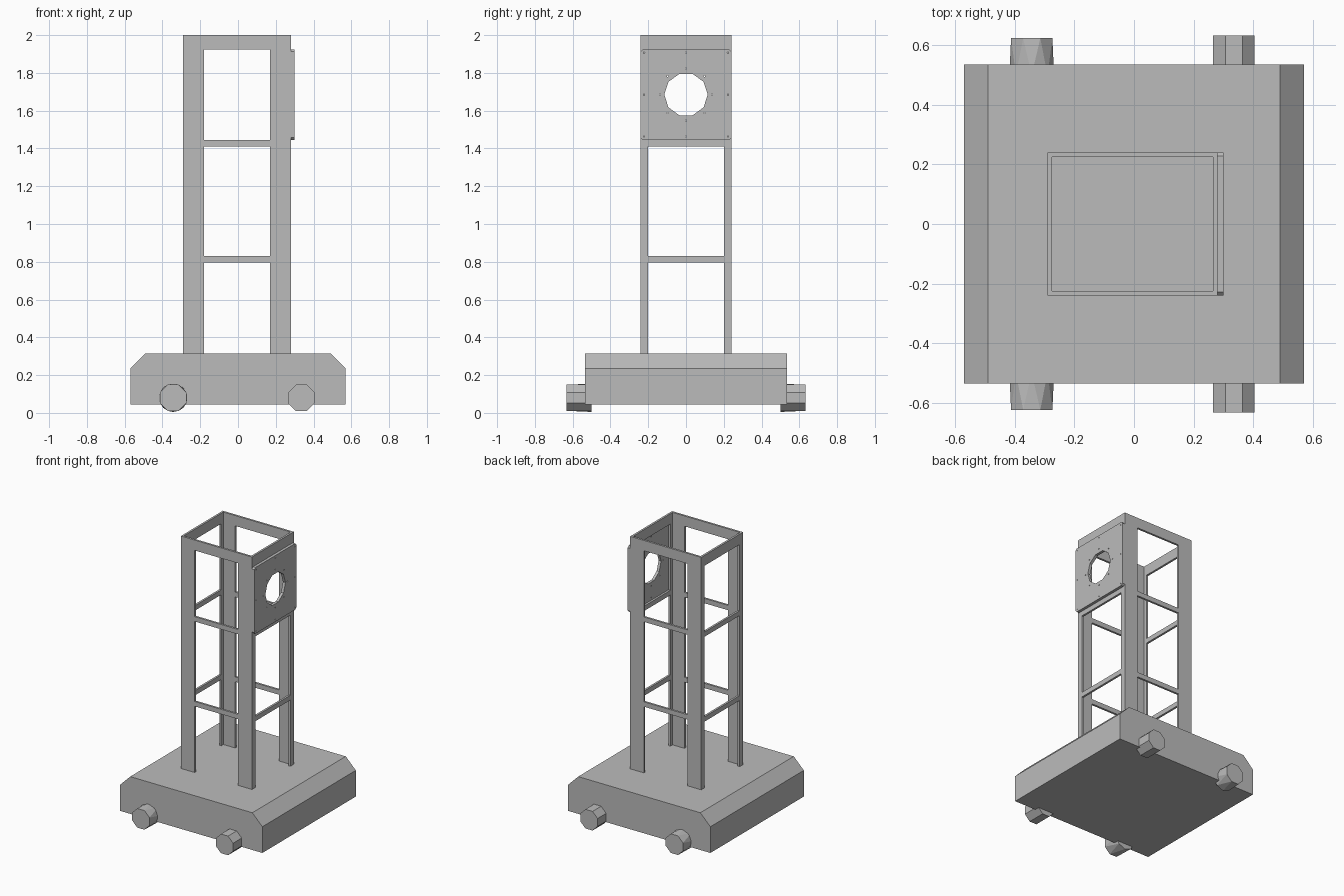
import bpy, bmesh, math

cube = bpy.data.objects.get("Cube")
if cube:
    bpy.data.objects.remove(cube, do_unlink=True)

# One plain grey finish
COLOR = (0.5, 0.5, 0.5, 1)
grey = bpy.data.materials.new("plain_grey")
grey.use_nodes = True
grey.diffuse_color = COLOR
grey.node_tree.nodes["Principled BSDF"].inputs["Base Color"].default_value = COLOR


def finish(name, bm):
    bmesh.ops.recalc_face_normals(bm, faces=bm.faces)
    mesh = bpy.data.meshes.new(name)
    bm.to_mesh(mesh)
    bm.free()
    mesh.materials.append(grey)
    obj = bpy.data.objects.new(name, mesh)
    bpy.context.scene.collection.objects.link(obj)
    return obj


def add_box(bm, x0, x1, y0, y1, z0, z1):
    verts = bmesh.ops.create_cube(bm, size=1)["verts"]
    for v in verts:
        v.co.x = x1 if v.co.x > 0 else x0
        v.co.y = y1 if v.co.y > 0 else y0
        v.co.z = z1 if v.co.z > 0 else z0


def ring(bm, count, radius, center, turn=0.0, axis="x"):
    """Circle of vertices facing along the x or y axis."""
    cx, cy, cz = center
    verts = []
    for i in range(count):
        a = math.tau * i / count + turn
        u, w = radius * math.cos(a), radius * math.sin(a)
        co = (cx, cy + u, cz + w) if axis == "x" else (cx + u, cy, cz + w)
        verts.append(bm.verts.new(co))
    return verts


def loop_edges(bm, verts):
    return [bm.edges.new((v, verts[i - 1])) for i, v in enumerate(verts)]


# Base block with chamfered long edges
bm = bmesh.new()
profile = [(-0.57, 0.045), (0.57, 0.045), (0.57, 0.235),
           (0.49, 0.315), (-0.49, 0.315), (-0.57, 0.235)]
face = bm.faces.new([bm.verts.new((x, -0.535, z)) for x, z in profile])
ext = bmesh.ops.extrude_face_region(bm, geom=[face])["geom"]
for v in ext:
    if isinstance(v, bmesh.types.BMVert):
        v.co.y = 0.535
finish("base", bm)

# Tower frame: angle posts joined by thin rails
X0, X1, Y, WALL = -0.29, 0.28, 0.24, 0.015
BOTTOM, TOP = 0.31, 2.0
RAILS = [(0.795, 0.83), (1.41, 1.445), (1.925, TOP)]

for name, y0, y1 in (("front", -Y, -Y + WALL), ("back", Y - WALL, Y)):
    bm = bmesh.new()
    add_box(bm, X0, -0.18, y0, y1, BOTTOM, TOP)
    add_box(bm, 0.17, X1, y0, y1, BOTTOM, TOP)
    for z0, z1 in RAILS:
        add_box(bm, -0.18, 0.17, y0, y1, z0, z1)
    finish(name + "_frame", bm)

for name, x0, x1 in (("right", X0, X0 + WALL), ("left", X1 - WALL, X1)):
    bm = bmesh.new()
    for s in (-1, 1):
        ya, yb = sorted((s * 0.2, s * (Y - WALL)))
        add_box(bm, x0, x1, ya, yb, BOTTOM, TOP)
    for z0, z1 in RAILS:
        add_box(bm, x0, x1, -0.2, 0.2, z0, z1)
    finish(name + "_frame", bm)

# Mounting plate with a round opening and small bolt holes
bm = bmesh.new()
PX, PZ, HALF, CUT = 0.28, 1.685, 0.24, 0.012
outline = []
for sy, sz in ((1, 1), (-1, 1), (-1, -1), (1, -1)):
    pair = [(sy * HALF, sz * (HALF - CUT)), (sy * (HALF - CUT), sz * HALF)]
    outline += pair if sy == sz else pair[::-1]
edges = loop_edges(bm, [bm.verts.new((PX, y, PZ + z)) for y, z in outline])
edges += loop_edges(bm, ring(bm, 10, 0.115, (PX, 0, PZ)))
bolts = [(0.138 * math.cos(i * math.pi / 4), 0.138 * math.sin(i * math.pi / 4))
         for i in range(8)]
bolts += [(y, z) for y in (-0.222, 0, 0.222) for z in (-0.222, 0, 0.222) if y or z]
for y, z in bolts:
    edges += loop_edges(bm, ring(bm, 6, 0.004, (PX, y, PZ + z)))
bmesh.ops.triangle_fill(bm, edges=edges, use_beauty=True, normal=(1, 0, 0))
ext = bmesh.ops.extrude_face_region(bm, geom=bm.faces[:])["geom"]
for v in ext:
    if isinstance(v, bmesh.types.BMVert):
        v.co.x = 0.30
finish("mounting_plate", bm)


# Eight-sided wheels; the right pair has a twisted rim
def wheel(name, x, side, reach, twist):
    bm = bmesh.new()
    flat = math.pi / 8
    inner = ring(bm, 8, 0.075, (x, side * 0.5, 0.08), flat + twist, "y")
    outer = ring(bm, 8, 0.075, (x, side * reach, 0.08), flat, "y")
    bm.faces.new(inner)
    bm.faces.new(outer)
    for i in range(8):
        a, b, c, d = inner[i - 1], inner[i], outer[i], outer[i - 1]
        if twist:
            bm.faces.new((a, b, c))
            bm.faces.new((a, c, d))
        else:
            bm.faces.new((a, b, c, d))
    finish(name, bm)


for end, side in (("front", -1), ("back", 1)):
    wheel(end + "_right_wheel", -0.343, side, 0.623, math.pi / 8)
    wheel(end + "_left_wheel", 0.335, side, 0.633, 0)
